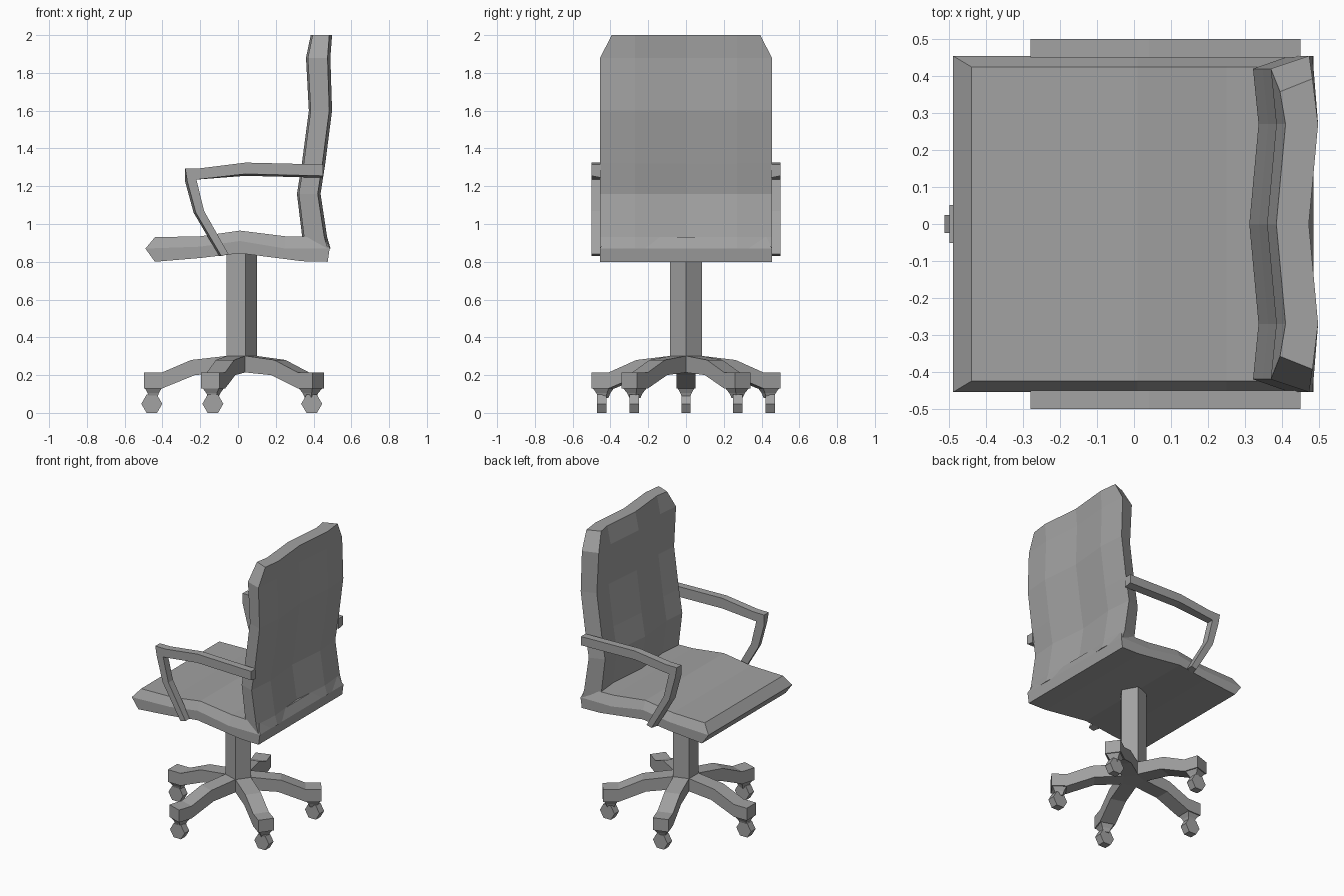
import bpy, bmesh, math
from mathutils import Matrix, Vector

cube = bpy.data.objects.get("Cube")
if cube:
    bpy.data.objects.remove(cube)

grey = bpy.data.materials.new("plain grey")
grey.use_nodes = True
colour = (0.36, 0.36, 0.36, 1)
grey.diffuse_color = colour
grey.node_tree.nodes["Principled BSDF"].inputs["Base Color"].default_value = colour


def finish(bm, name):
    bmesh.ops.recalc_face_normals(bm, faces=bm.faces)
    mesh = bpy.data.meshes.new(name)
    bm.to_mesh(mesh)
    bm.free()
    mesh.materials.append(grey)
    obj = bpy.data.objects.new(name, mesh)
    bpy.context.collection.objects.link(obj)
    return obj


def loft(name, rings, matrix=Matrix(), strip_caps=False):
    """Join equal rings of points; caps are one face, or quads across the ring."""
    bm = bmesh.new()
    rows = [[bm.verts.new(matrix @ Vector(p)) for p in ring] for ring in rings]
    n = len(rows[0])
    for a, b in zip(rows, rows[1:]):
        for i in range(n):
            j = (i + 1) % n
            bm.faces.new((a[i], a[j], b[j], b[i]))
    for row in (rows[0], rows[-1]):
        if strip_caps:
            for i in range(n // 2 - 1):
                bm.faces.new((row[i], row[i + 1], row[n - 2 - i], row[n - 1 - i]))
        else:
            bm.faces.new(row)
    return finish(bm, name)


def ngon(sides, radius, z, turn=0.0):
    step = 2 * math.pi / sides
    return [(radius * math.cos(turn + i * step), radius * math.sin(turn + i * step), z)
            for i in range(sides)]


# Seat: each row holds top, widest and bottom points along its length
seat_rows = [
    ((-.44, .93), (-.49, .87), (-.44, .80)),
    ((-.20, .935), (-.20, .88), (-.20, .82)),
    ((.01, .965), (.01, .91), (.01, .845)),
    ((.25, .935), (.25, .87), (.34, .803)),
    ((.46, .93), (.485, .87), (.475, .80)),
]
rings = []
for row in seat_rows:
    half = [(x, w, z) for (x, z), w in zip(row, (.425, .455, .455))]
    rings.append(half + [(x, -w, z) for x, w, z in reversed(half)])
loft("seat", rings, strip_caps=True)

# Backrest: height, front x, rear x, half width, with a wavy cross-section
back_rows = [
    (.87, .345, .465, .455), (.93, .34, .447, .455), (1.16, .312, .412, .455),
    (1.32, .338, .437, .455), (1.60, .375, .473, .455), (1.88, .36, .464, .455),
    (2.0, .385, .473, .393),
]
rings = []
for z, front, rear, w in back_rows:
    def across(x, edge):
        return [(x + .01, -edge, z), (x + .025, -.27, z), (x, 0, z),
                (x + .025, .27, z), (x + .01, edge, z)]
    rings.append(across(front, w - .035) + across(rear, w)[::-1])
loft("backrest", rings, strip_caps=True)

# Armrests: bent bar whose underside is slightly bevelled outward
upper = [(.45, 1.315), (.04, 1.325), (-.20, 1.295), (-.28, 1.295)]
post_front = [(-.28, 1.225), (-.235, 1.06), (-.10, .83)]
post_rear = [(-.05, .84), (-.18, 1.07), (-.22, 1.235)]
under = [(.04, 1.255), (.45, 1.245)]
inner = upper + post_front + post_rear + under
outer = (upper + [(x + .012, z) for x, z in post_front] + post_rear
         + [(x, z + .01) for x, z in under])
for side, label in ((1, "left"), (-1, "right")):
    loft(label + "_armrest", [[(x, side * .45, z) for x, z in inner],
                              [(x, side * .50, z) for x, z in outer]])

# Five-sided column
centre = Matrix.Translation((.0115, 0, 0))
loft("column", [ngon(5, .0885, .215), ngon(5, .0885, .85)], centre)

# Star base: a leg, caster stub and hexagonal wheel on each column face
leg_profile = [(.06, .303), (.26, .28), (.412, .215), (.51, .215),
               (.51, .13), (.412, .13), (.24, .20), (.06, .215)]
caster_radius = .468
for i in range(5):
    angle = math.radians(36 + 72 * i)
    turn = centre @ Matrix.Rotation(angle, 4, 'Z')
    loft("base_leg_%d" % (i + 1),
         [[(r, y, z) for r, z in leg_profile] for y in (-.051, .051)], turn)
    stub = turn @ Matrix.Translation((caster_radius - .008, 0, 0))
    loft("caster_stub_%d" % (i + 1),
         [ngon(4, .064, .132, math.pi / 4), ngon(4, .042, .105, math.pi / 4),
          ngon(4, .03, .08, math.pi / 4)], stub)
    spot = turn @ Vector((caster_radius, 0, .048))
    wheel = Matrix.Translation(spot) @ Matrix.Rotation(math.pi / 2, 4, 'X')
    loft("caster_wheel_%d" % (i + 1),
         [ngon(6, .0555, -.025), ngon(6, .0555, .025)], wheel)
